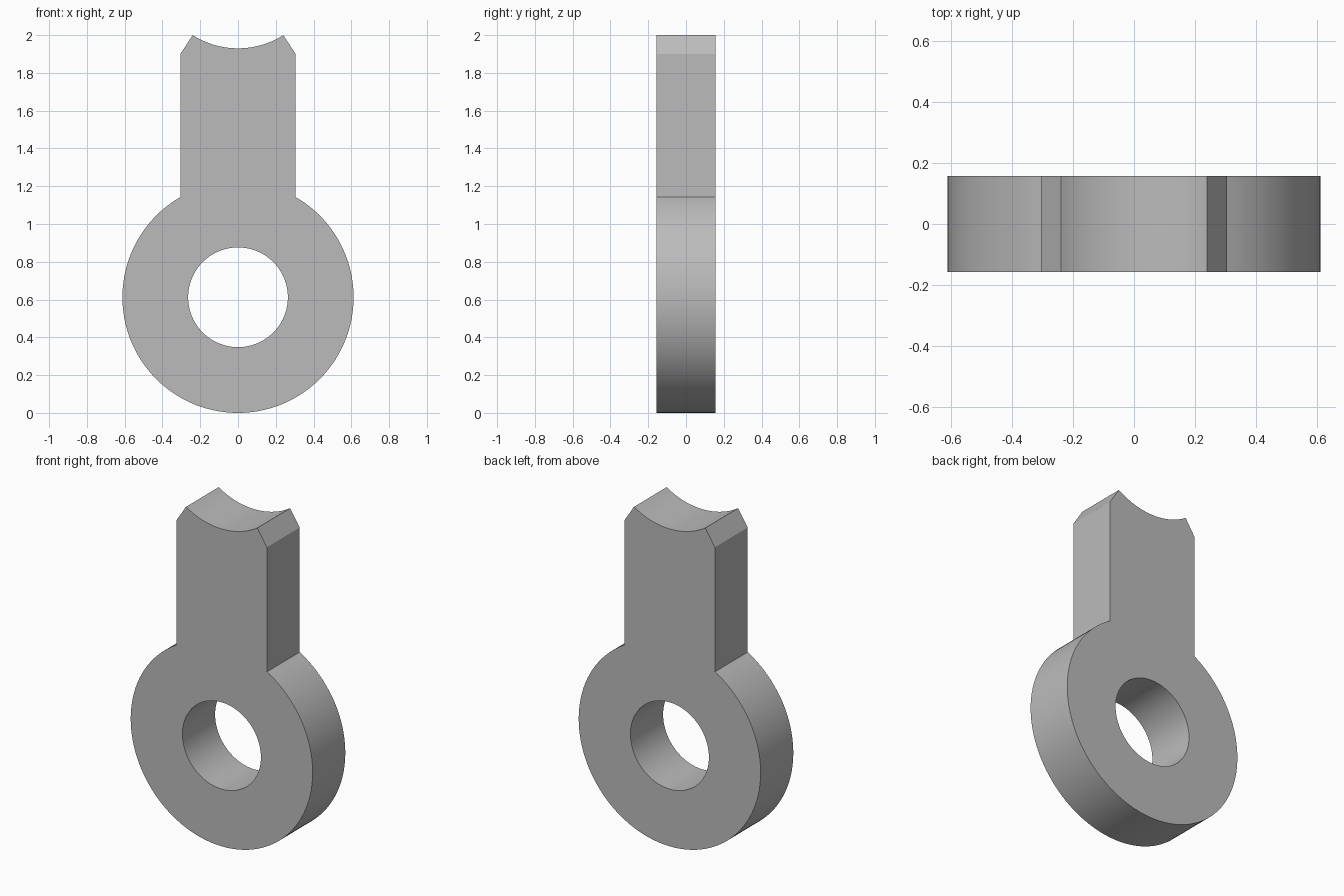
import bpy
import bmesh
from math import sin, cos, asin, pi, sqrt, radians

if "Cube" in bpy.data.objects:
    bpy.data.objects.remove(bpy.data.objects["Cube"], do_unlink=True)

RING_R, HOLE_R, RING_Z = 0.612, 0.264, 0.612
NECK, SHOULDER_Z = 0.305, 1.90
TIP_X, TIP_Z, DIP = 0.24, 2.0, 0.07
HALF_DEPTH = 0.157


def arc(radius, z, start, end, steps):
    """Points on an arc in the front plane, both ends included."""
    angles = [start + (end - start) * i / steps for i in range(steps + 1)]
    return [(radius * cos(a), z + radius * sin(a)) for a in angles]


def loop(bm, points):
    """Closed loop of edges on the front plane."""
    verts = [bm.verts.new((x, -HALF_DEPTH, z)) for x, z in points]
    return [bm.edges.new((v, verts[i - 1])) for i, v in enumerate(verts)]


# Outline: round eye, straight neck, chamfered corners, hollow saddle on top
join = pi / 2 - asin(NECK / RING_R)
outline = arc(RING_R, RING_Z, pi - join, 2 * pi + join, 120)
outline.append((NECK, SHOULDER_Z))
saddle_r = (TIP_X ** 2 + DIP ** 2) / (2 * DIP)
half = asin(TIP_X / saddle_r)
saddle_z = TIP_Z + sqrt(saddle_r ** 2 - TIP_X ** 2)
outline += arc(saddle_r, saddle_z, -pi / 2 + half, -pi / 2 - half, 32)
outline.append((-NECK, SHOULDER_Z))
hole = arc(HOLE_R, RING_Z, 0, 2 * pi, 96)[:-1]

# Fill the profile and extrude it to thickness
bm = bmesh.new()
edges = loop(bm, outline) + loop(bm, hole)
bmesh.ops.triangle_fill(bm, edges=edges, use_beauty=True, normal=(0, -1, 0))
grown = bmesh.ops.extrude_face_region(bm, geom=bm.faces[:], use_keep_orig=True)
moved = [v for v in grown["geom"] if isinstance(v, bmesh.types.BMVert)]
bmesh.ops.translate(bm, verts=moved, vec=(0, 2 * HALF_DEPTH, 0))
bmesh.ops.recalc_face_normals(bm, faces=bm.faces[:])
bmesh.ops.dissolve_limit(bm, angle_limit=radians(0.1), verts=bm.verts[:], edges=bm.edges[:])
mesh = bpy.data.meshes.new("eye_link")
bm.to_mesh(mesh)
bm.free()

link = bpy.data.objects.new("eye_link", mesh)
bpy.context.collection.objects.link(link)

# Plain grey finish
grey = bpy.data.materials.new("plain_grey")
grey.use_nodes = True
colour = (0.5, 0.5, 0.5, 1)
grey.diffuse_color = colour
grey.node_tree.nodes["Principled BSDF"].inputs["Base Color"].default_value = colour
mesh.materials.append(grey)

# Smooth round walls, crisp corners
bpy.ops.object.select_all(action="DESELECT")
link.select_set(True)
bpy.context.view_layer.objects.active = link
bpy.ops.object.shade_smooth_by_angle(angle=radians(20))
